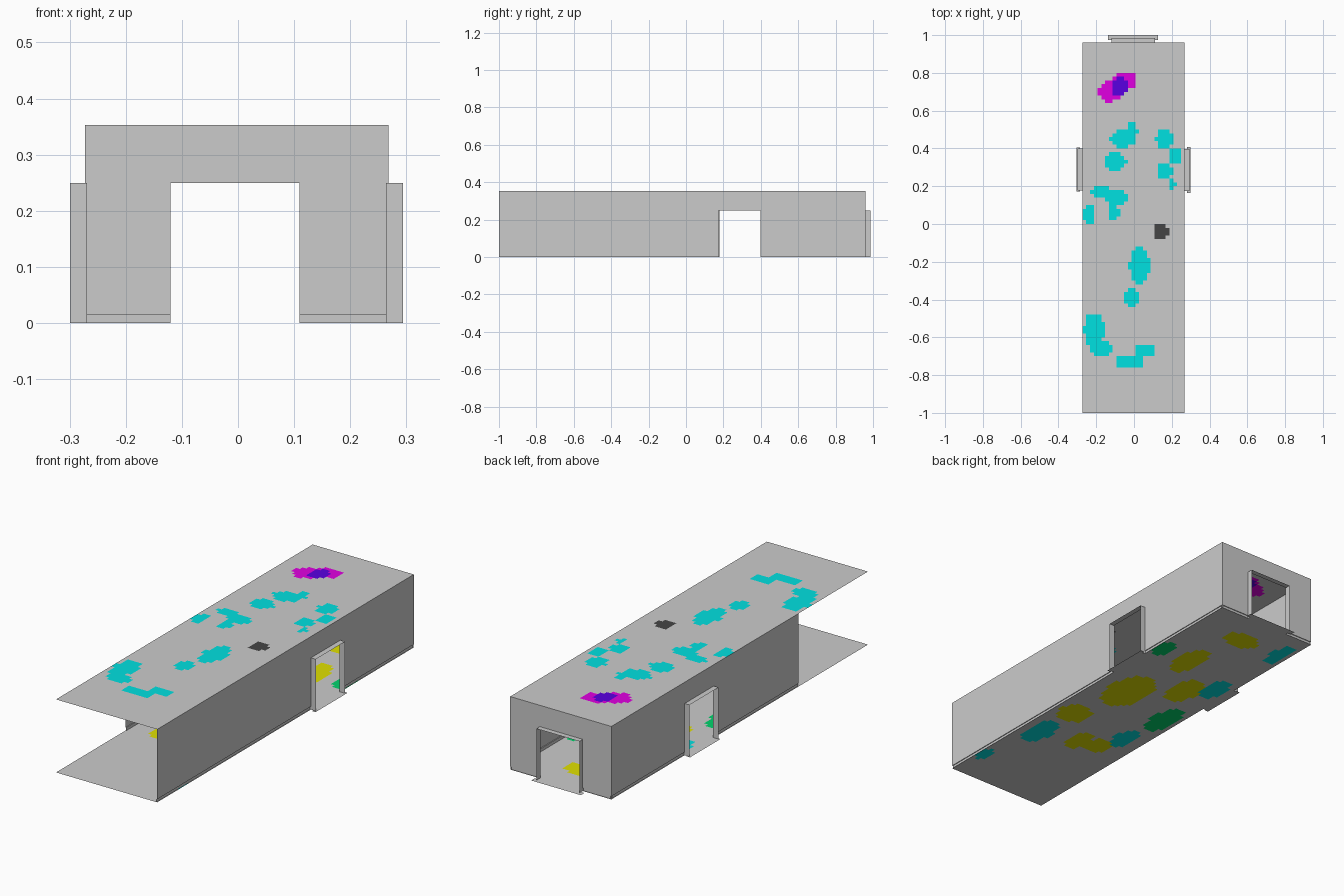
import bpy, bmesh
from mathutils import Vector

if "Cube" in bpy.data.objects:
    bpy.data.objects.remove(bpy.data.objects["Cube"])

L, R, F, B, H = -0.273, 0.268, -1.0, 0.96, 0.353   # room extents and height
STEP, INSET = 0.015, 0.004                          # skirting height and inset
DOOR_H, DEPTH = 0.25, 0.026                         # door height, frame depth


def material(name, rgb):
    m = bpy.data.materials.new(name)
    m.diffuse_color = (*rgb, 1)
    m.use_nodes = True
    m.node_tree.nodes["Principled BSDF"].inputs["Base Color"].default_value = m.diffuse_color
    return m


PAINT = {
    "grey": material("grey", (0.8, 0.8, 0.8)),
    "cyan": material("cyan", (0.0, 0.75, 0.75)),
    "purple": material("purple", (0.75, 0.0, 0.75)),
    "blue": material("blue", (0.1, 0.0, 0.75)),
    "black": material("black", (0.06, 0.06, 0.06)),
    "yellow": material("yellow", (0.75, 0.75, 0.0)),
    "green": material("green", (0.0, 0.65, 0.15)),
}


def finish(name, bm):
    bmesh.ops.remove_doubles(bm, verts=bm.verts, dist=1e-5)
    me = bpy.data.meshes.new(name)
    bm.to_mesh(me)
    bm.free()
    ob = bpy.data.objects.new(name, me)
    bpy.context.collection.objects.link(ob)
    return ob


def sheet(name, z, blobs, nx=27, ny=98):
    """Flat panel with painted blobs: (colour, x, y, radius x, radius y)."""
    bm = bmesh.new()
    bmesh.ops.create_grid(bm, x_segments=nx, y_segments=ny, size=0.5)
    for v in bm.verts:
        v.co = (L + (v.co.x + 0.5) * (R - L), F + (v.co.y + 0.5) * (B - F), z)
    names = list(PAINT)
    for f in bm.faces:
        c = f.calc_center_median()
        for col, x, y, rx, ry in blobs:
            if ((c.x - x) / rx) ** 2 + ((c.y - y) / ry) ** 2 < 1:
                f.material_index = names.index(col)
    ob = finish(name, bm)
    for m in PAINT.values():
        ob.data.materials.append(m)


def wall(name, origin, along, out, length, d0, d1, sill, ear):
    """Wall sheet with a skirting step; doorway from d0 to d1 along it."""
    o, a, n = Vector(origin), Vector(along), Vector(out)

    def build(part, quads):
        bm = bmesh.new()
        for q in quads:
            bm.faces.new([bm.verts.new(o + a * u + n * w + Vector((0, 0, z)))
                          for u, w, z in q])
        finish(part, bm)

    def panel(u0, u1, z0, z1, w=0):
        return [(u0, w, z0), (u1, w, z0), (u1, w, z1), (u0, w, z1)]

    # wall panels, ledge and skirting
    quads = [panel(d0, d1, DOOR_H, H)]
    for u0, u1 in ((0, d0), (d1, length)):
        quads += [panel(u0, u1, STEP, DOOR_H), panel(u0, u1, DOOR_H, H),
                  panel(u0, u1, 0, STEP, -INSET),
                  [(u0, -INSET, STEP), (u1, -INSET, STEP), (u1, 0, STEP), (u0, 0, STEP)]]
    build(name + "_wall", quads)

    # door jambs and lintel projecting outward
    build(name + "_door_frame", [
        [(d0, -INSET, 0), (d0, DEPTH, 0), (d0, DEPTH, DOOR_H), (d0, -INSET, DOOR_H)],
        [(d1, DEPTH, 0), (d1, -INSET, 0), (d1, -INSET, DOOR_H), (d1, DEPTH, DOOR_H)],
        [(d0, 0, DOOR_H), (d0, DEPTH, DOOR_H), (d1, DEPTH, DOOR_H), (d1, 0, DOOR_H)]])

    # threshold with small ears beyond the jambs
    e0, e1, w = d0 - ear, d1 + ear, DEPTH * 0.5
    build(name + "_threshold", [
        [(d0, -INSET, 0), (d0, w, 0), (d1, w, 0), (d1, -INSET, 0)],
        [(e0, w, 0), (e0, sill, 0), (e1, sill, 0), (e1, w, 0)]])


# roof
sheet("roof", H, [
    ("purple", -0.13, 0.70, 0.06, 0.055), ("purple", -0.05, 0.76, 0.06, 0.05),
    ("blue", -0.075, 0.725, 0.045, 0.05), ("black", 0.145, -0.04, 0.04, 0.05),
    ("cyan", -0.06, 0.45, 0.065, 0.045), ("cyan", -0.01, 0.49, 0.03, 0.05),
    ("cyan", -0.10, 0.33, 0.06, 0.045), ("cyan", 0.16, 0.45, 0.045, 0.05),
    ("cyan", 0.215, 0.36, 0.03, 0.05), ("cyan", 0.16, 0.28, 0.04, 0.04),
    ("cyan", 0.20, 0.21, 0.02, 0.04), ("cyan", -0.17, 0.17, 0.055, 0.035),
    ("cyan", -0.10, 0.14, 0.06, 0.04), ("cyan", -0.11, 0.06, 0.03, 0.04),
    ("cyan", -0.24, 0.05, 0.035, 0.05), ("cyan", 0.03, -0.22, 0.055, 0.10),
    ("cyan", -0.015, -0.39, 0.035, 0.06), ("cyan", -0.21, -0.56, 0.055, 0.09),
    ("cyan", -0.17, -0.66, 0.055, 0.04), ("cyan", -0.02, -0.73, 0.075, 0.04),
    ("cyan", 0.06, -0.67, 0.05, 0.04)])

# floor
sheet("floor", 0.0, [
    ("cyan", 0.175, -0.47, 0.06, 0.12), ("cyan", 0.24, -0.80, 0.03, 0.06),
    ("cyan", -0.20, 0.35, 0.05, 0.10), ("cyan", -0.22, 0.79, 0.04, 0.10),
    ("cyan", -0.17, -0.27, 0.05, 0.09), ("green", -0.20, -0.02, 0.06, 0.12),
    ("green", 0.23, 0.49, 0.04, 0.08), ("yellow", 0.16, -0.24, 0.08, 0.08),
    ("yellow", 0.10, 0.08, 0.10, 0.16), ("yellow", 0.065, 0.48, 0.06, 0.13),
    ("yellow", -0.12, -0.40, 0.06, 0.07), ("yellow", -0.02, -0.42, 0.05, 0.08),
    ("yellow", 0.0, 0.78, 0.09, 0.06), ("yellow", -0.095, 0.25, 0.07, 0.12)])

# right wall runs the full length, left wall stops short, front is open
wall("right", (R, F, 0), (0, 1, 0), (1, 0, 0), B - F, 0.174 - F, 0.398 - F, 0.032, 0.01)
wall("left", (L, B, 0), (0, -1, 0), (-1, 0, 0), B + 0.47, B - 0.40, B - 0.178, 0.032, 0.005)
wall("back", (R, B, 0), (-1, 0, 0), (0, 1, 0), R - L, R - 0.11, R + 0.12, 0.04, 0.018)
